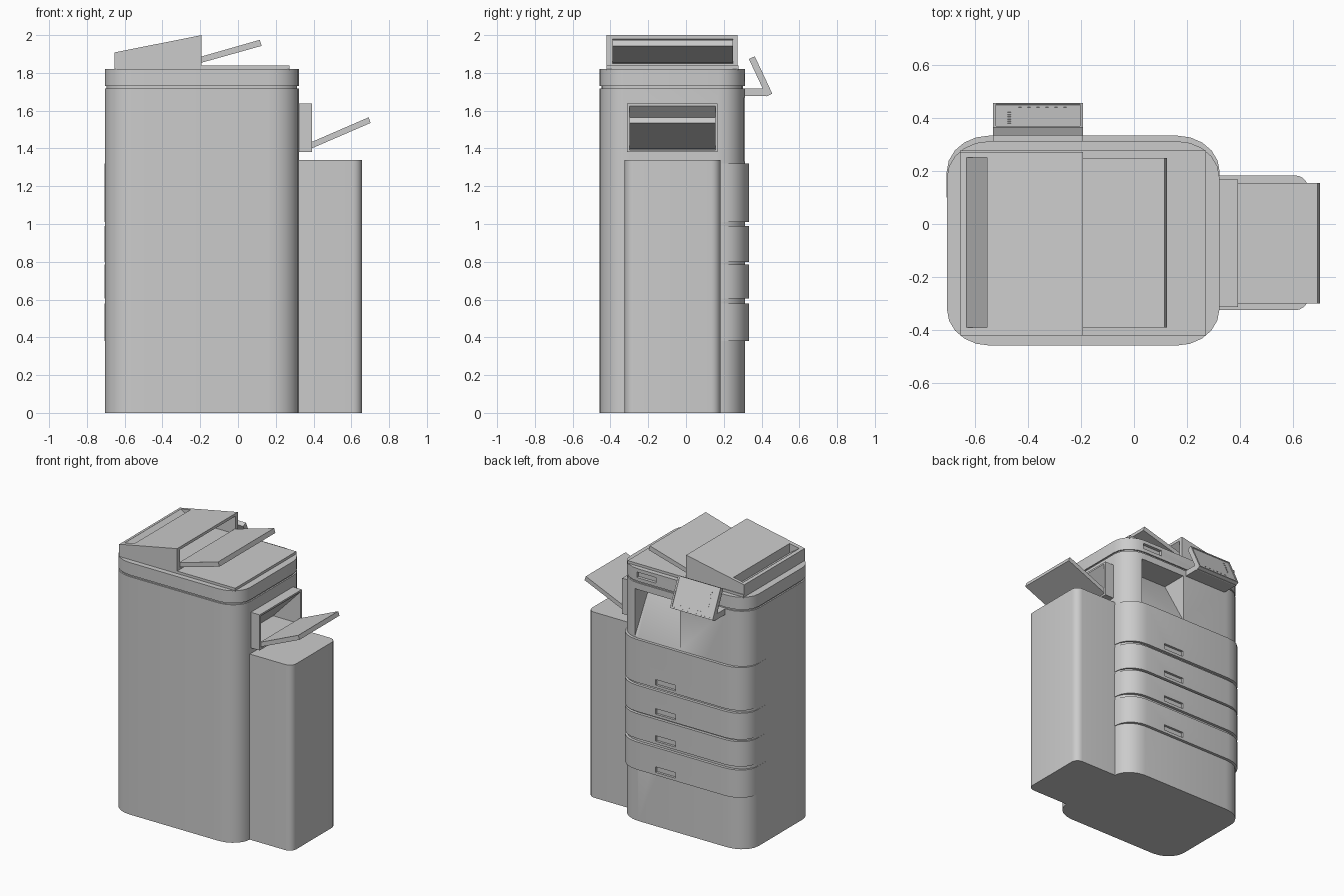
import bpy, bmesh, math
from mathutils import Vector

if "Cube" in bpy.data.objects:
    bpy.data.objects.remove(bpy.data.objects["Cube"])


def prism(name, pts, axis, a, b):
    """Extrude a 2D profile along an axis: z uses (x,y), y uses (x,z), x uses (y,z)."""
    def place(p, t):
        return {'z': (p[0], p[1], t), 'y': (p[0], t, p[1]), 'x': (t, p[0], p[1])}[axis]
    bm = bmesh.new()
    lo = [bm.verts.new(place(p, a)) for p in pts]
    hi = [bm.verts.new(place(p, b)) for p in pts]
    bm.faces.new(lo)
    bm.faces.new(hi)
    n = len(pts)
    for i in range(n):
        j = (i + 1) % n
        bm.faces.new((lo[i], lo[j], hi[j], hi[i]))
    bmesh.ops.recalc_face_normals(bm, faces=bm.faces)
    me = bpy.data.meshes.new(name)
    bm.to_mesh(me)
    bm.free()
    ob = bpy.data.objects.new(name, me)
    bpy.context.collection.objects.link(ob)
    return ob


def box(name, x0, x1, y0, y1, z0, z1):
    return prism(name, [(x0, y0), (x1, y0), (x1, y1), (x0, y1)], 'z', z0, z1)


def rounded(x0, x1, y0, y1, radii, ry_scale=1.0, segs=5):
    """Rounded rectangle; radii ordered +x+y, -x+y, -x-y, +x-y."""
    pts = []
    corners = [(x1, y1, -1, -1), (x0, y1, 1, -1), (x0, y0, 1, 1), (x1, y0, -1, 1)]
    for k, ((cx, cy, sx, sy), r) in enumerate(zip(corners, radii)):
        if r == 0:
            pts.append((cx, cy))
            continue
        for i in range(segs + 1):
            t = math.radians(90 * (k + i / segs))
            pts.append((cx + sx * r + r * math.cos(t),
                        cy + (sy + math.sin(t)) * r * ry_scale))
    return pts


def activate(ob):
    bpy.ops.object.select_all(action='DESELECT')
    ob.select_set(True)
    bpy.context.view_layer.objects.active = ob


def cut(cutter, *targets):
    for ob in targets:
        m = ob.modifiers.new('cut', 'BOOLEAN')
        m.operation = 'DIFFERENCE'
        m.solver = 'EXACT'
        m.object = cutter
        activate(ob)
        bpy.ops.object.modifier_apply(modifier=m.name)
    bpy.data.objects.remove(cutter)


def smooth(ob):
    activate(ob)
    bpy.ops.object.shade_smooth_by_angle(angle=math.radians(30))


X0, X1, Y0, Y1 = -0.705, 0.322, -0.458, 0.312
R, RY = 0.16, 0.85

# Main cabinet, shadow gap and top cap
outline = rounded(X0, X1, Y0, Y1, [R] * 4, RY)
body = prism('cabinet', outline, 'z', 0, 1.718)
inner = rounded(X0 + .01, X1 - .01, Y0 + .01, Y1 - .01, [R - .01] * 4, RY)
gap = prism('shadow_gap', inner, 'z', 1.71, 1.74)
cap = prism('top_cap', outline, 'z', 1.73, 1.82)

# Open bay with a sloping back, on the drawer side
cut(prism('c', [(0.315, 1.32), (0.4, 1.32), (0.4, 1.67), (0.12, 1.67)], 'x', -0.17, 0.19), body)
cut(box('c', 0.02, 0.175, 0.29, 0.4, 1.755, 1.795), cap)

# Drawers with recessed handles
for i, (z0, z1) in enumerate([(1.01, 1.32), (0.80, 0.99), (0.605, 0.785), (0.38, 0.58)]):
    d = prism('drawer_%d' % (i + 1),
              rounded(X0 - .001, X1 + .001, 0.1, 0.333, [R, R, 0, 0], RY), 'z', z0, z1)
    cut(box('c', -0.15, 0.01, 0.316, 0.4, z0 + .02, z0 + .06), d)
    smooth(d)

# Side paper feeder
smooth(prism('side_feeder', rounded(0.25, 0.657, -0.325, 0.183, [.05, 0, 0, .05]), 'z', 0, 1.34))

# Side output housing with a wedge-shaped mouth, and its tray
housing = box('side_output_housing', 0.30, 0.392, -0.313, 0.168, 1.38, 1.637)
mouth = [(0.172, 1.393), (0.45, 1.393), (0.45, 1.625), (0.392, 1.625)]
cut(prism('c', mouth, 'y', -0.30, 0.155), housing, body)
prism('side_tray', [(0.385, 1.398), (0.385, 1.432), (0.692, 1.565), (0.702, 1.535)],
      'y', -0.30, 0.155)

# Scanner lid, document feeder and its tray
box('scanner_lid', -0.655, 0.272, -0.42, 0.277, 1.815, 1.838)
feeder = prism('document_feeder', [(-0.655, 1.825), (-0.192, 1.825), (-0.192, 2.0), (-0.655, 1.908)],
               'y', -0.42, 0.272)
cut(prism('c', [(-0.36, 1.85), (-0.15, 1.85), (-0.15, 1.98), (-0.192, 1.98)], 'y', -0.39, 0.248), feeder)
cut(prism('c', [(-0.632, 1.912), (-0.632, 2.0), (-0.555, 2.0), (-0.555, 1.86)], 'y', -0.39, 0.25), feeder)
prism('document_tray', [(-0.20, 1.852), (-0.20, 1.885), (0.115, 1.975), (0.125, 1.943)],
      'y', -0.39, 0.248)

# Control panel on its bracket
box('panel_bracket', -0.532, -0.192, 0.29, 0.435, 1.677, 1.718)
top, bottom = Vector((0.364, 1.888)), Vector((0.457, 1.69))
thick = Vector((-0.031, -0.015))
panel = prism('control_panel', [top, bottom, bottom + thick, top + thick], 'x', -0.532, -0.192)
along = (bottom - top)
n = -thick.normalized()


def on_panel(u0, u1, depth):
    a, b = top + along * u0, top + along * u1
    return [a - n * depth, b - n * depth, b + n * 0.02, a + n * 0.02]


cut(prism('c', on_panel(0.05, 0.95, 0.004), 'x', -0.52, -0.204), panel)


def button(name, u, x):
    a, b = top + along * (u - .01), top + along * (u + .01)
    prism(name, [a - n * .006, b - n * .006, b - n * .002, a - n * .002], 'x', x - .006, x + .006)


for i in range(6):
    button('side_button_%d' % i, 0.2 + i * 0.09, -0.47)
    button('lower_button_%d' % i, 0.85, -0.43 + i * 0.034)

for ob in (body, gap, cap):
    smooth(ob)
